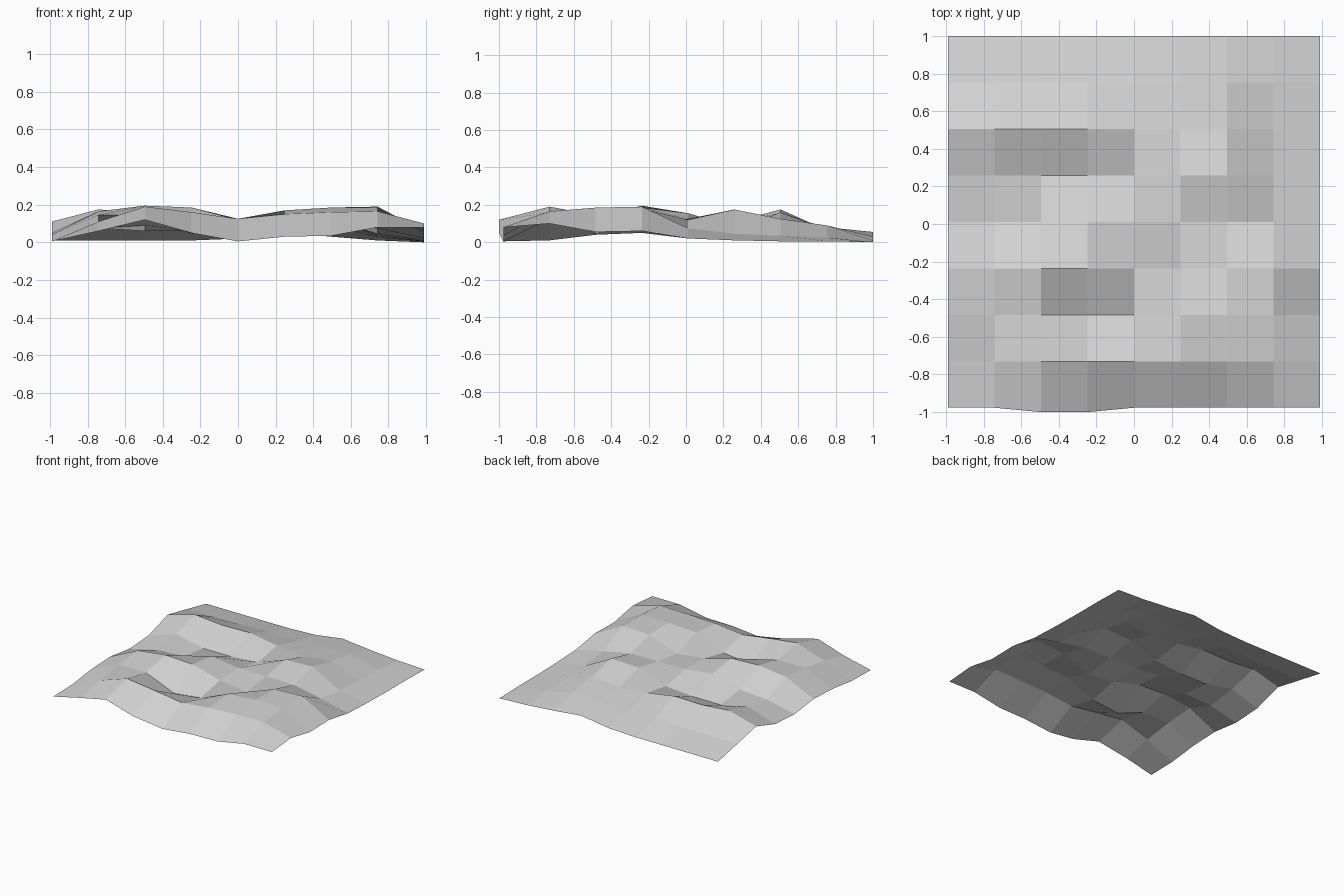
import bpy
import bmesh

# Remove the default object
default_cube = bpy.data.objects.get("Cube")
if default_cube:
    bpy.data.objects.remove(default_cube, do_unlink=True)

# Plain stone grey for the whole sheet
GREY = (0.65, 0.65, 0.65, 1.0)
material = bpy.data.materials.new("light_grey")
material.use_nodes = True
material.diffuse_color = GREY
shader = next(n for n in material.node_tree.nodes if n.type == 'BSDF_PRINCIPLED')
shader.inputs["Base Color"].default_value = GREY

# Hill heights in hundredths, one row per grid line from front to back
HILLS = (
    (0.5, 6, 12, 5, 0.5, 3, 3.5, 8, 8),
    (1, 11, 19, 16, 12.5, 15, 16, 16.5, 10),
    (4, 14.5, 14.5, 4.5, 7, 17, 18.5, 18.5, 5.5),
    (5, 16.5, 19.5, 18.5, 12, 9, 18, 19, 6),
    (2, 7.5, 9, 15.5, 12.5, 12.5, 12, 7.5, 2),
    (3.5, 11, 6, 6, 8, 16.5, 17.5, 4.5, 1),
    (11, 17.5, 15.5, 16, 12, 10, 12.5, 3.5, 0.5),
    (6, 6.5, 6.5, 7.5, 6.5, 8, 9, 2.5, 0.5),
    (1, 1, 1, 1, 2, 5.5, 3, 1, 0),
)
CELLS = len(HILLS) - 1
HALF_WIDTH = 0.99
FRONT, BACK = -0.977, 1.0


def shape_terrain(bm):
    """Lift each grid corner to its hill height and fit the outline."""
    for vert in bm.verts:
        column = round((vert.co.x + 1) / 2 * CELLS)
        row = round((vert.co.y + 1) / 2 * CELLS)
        vert.co.x *= HALF_WIDTH
        vert.co.y = FRONT + (BACK - FRONT) * row / CELLS
        vert.co.z = HILLS[row][column] / 100
        # The front rim bulges out slightly beside its peak
        if row == 0 and column in (2, 3):
            vert.co.y = -BACK


# Faceted, open terrain sheet
bm = bmesh.new()
bmesh.ops.create_grid(bm, x_segments=CELLS, y_segments=CELLS, size=1)
shape_terrain(bm)
for face in bm.faces:
    face.smooth = False
bmesh.ops.recalc_face_normals(bm, faces=bm.faces)
if sum(face.normal.z for face in bm.faces) < 0:
    bmesh.ops.reverse_faces(bm, faces=bm.faces)

mesh = bpy.data.meshes.new("terrain_sheet")
bm.to_mesh(mesh)
bm.free()
mesh.materials.append(material)
terrain = bpy.data.objects.new("terrain_sheet", mesh)
bpy.context.collection.objects.link(terrain)
